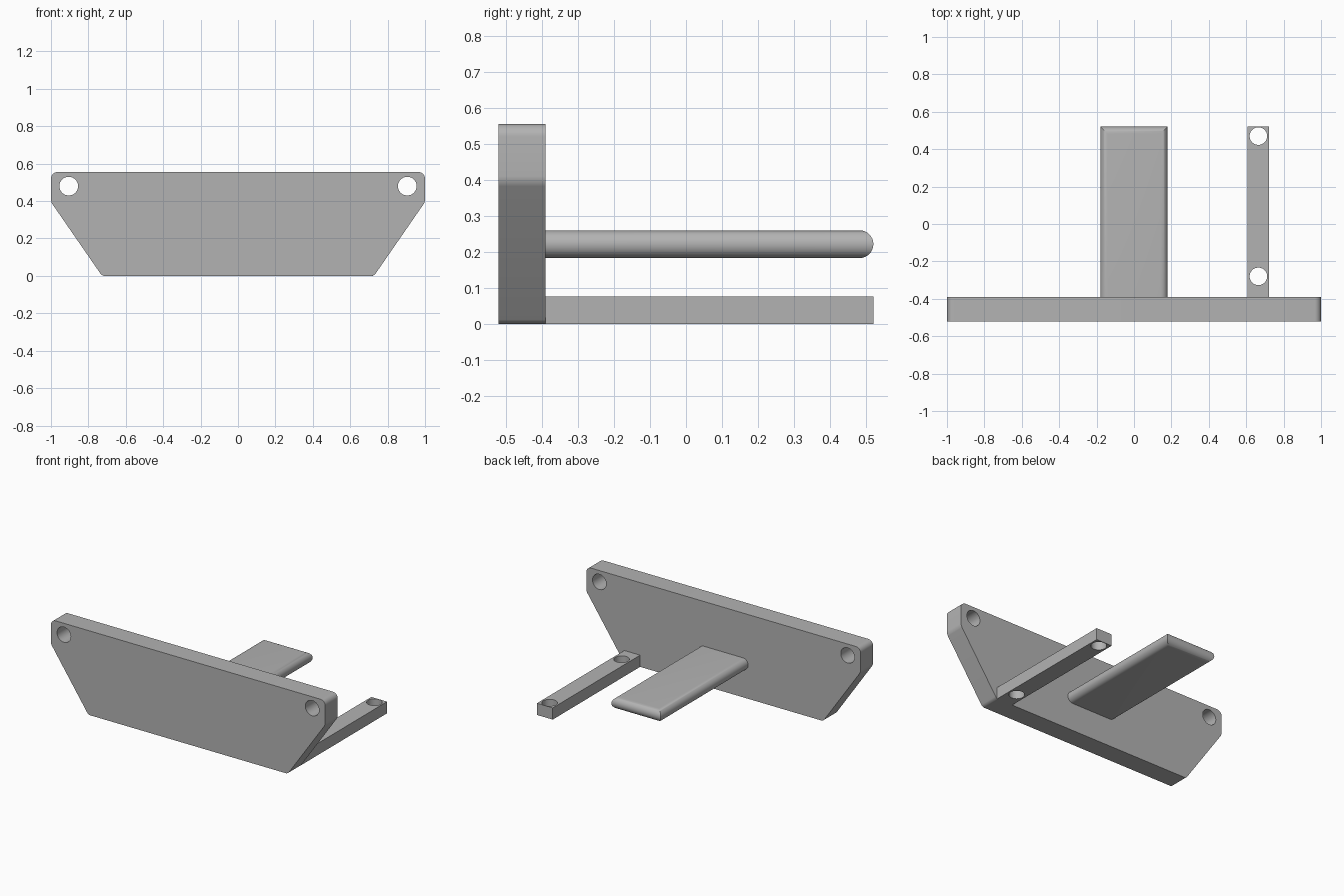
import bpy, bmesh, math
from mathutils import Matrix

if "Cube" in bpy.data.objects:
    bpy.data.objects.remove(bpy.data.objects["Cube"], do_unlink=True)

FRONT, BACK, END = -0.52, -0.39, 0.52

grey = bpy.data.materials.new("plain grey")
grey.use_nodes = True
grey.diffuse_color = (0.45, 0.45, 0.45, 1)
grey.node_tree.nodes["Principled BSDF"].inputs["Base Color"].default_value = grey.diffuse_color


def finish(name, bm):
    """Turn a bmesh into a linked, coloured object."""
    bmesh.ops.recalc_face_normals(bm, faces=bm.faces)
    mesh = bpy.data.meshes.new(name)
    bm.to_mesh(mesh)
    bm.free()
    obj = bpy.data.objects.new(name, mesh)
    bpy.context.collection.objects.link(obj)
    mesh.materials.append(grey)
    return obj


def smooth(obj):
    bpy.ops.object.select_all(action='DESELECT')
    obj.select_set(True)
    bpy.context.view_layer.objects.active = obj
    bpy.ops.object.shade_smooth_by_angle(angle=math.radians(30))


def drill(obj, centres, radius, axis):
    """Cut round through-holes along the given axis."""
    bm = bmesh.new()
    turn = Matrix.Rotation(math.pi / 2, 4, 'X') if axis == 'Y' else Matrix()
    for c in centres:
        bmesh.ops.create_cone(bm, cap_ends=True, segments=48, radius1=radius,
                              radius2=radius, depth=0.4,
                              matrix=Matrix.Translation(c) @ turn)
    cutter = finish(obj.name + "_cutter", bm)
    cutter.hide_render = True
    mod = obj.modifiers.new("holes", 'BOOLEAN')
    mod.operation, mod.solver, mod.object = 'DIFFERENCE', 'EXACT', cutter
    bpy.context.view_layer.objects.active = obj
    bpy.ops.object.modifier_apply(modifier=mod.name)
    bpy.data.objects.remove(cutter, do_unlink=True)


# Front plate: tapered outline with rounded corners
bm = bmesh.new()
half = [(0.727, 0), (1, 0.395), (1, 0.555)]
outline = half + [(-x, z) for x, z in reversed(half)]
face = bm.faces.new([bm.verts.new((x, FRONT, z)) for x, z in outline])
new = bmesh.ops.extrude_face_region(bm, geom=[face])["geom"]
bmesh.ops.translate(bm, vec=(0, BACK - FRONT, 0),
                    verts=[v for v in new if isinstance(v, bmesh.types.BMVert)])
for top, size in ((True, 0.035), (False, 0.015)):
    edges = [e for e in bm.edges
             if abs(e.verts[0].co.y - e.verts[1].co.y) > 0.1
             and (e.verts[0].co.z > 0.54) == top
             and (top or e.verts[0].co.z < 0.45)]
    bmesh.ops.bevel(bm, geom=edges, offset=size, segments=8, profile=0.5,
                    affect='EDGES')
plate = finish("front_plate", bm)
drill(plate, [(s * 0.905, -0.45, 0.48) for s in (-1, 1)], 0.05, 'Y')
smooth(plate)

# Side rail: square bar with two vertical holes
bm = bmesh.new()
bmesh.ops.create_cube(bm, size=1, matrix=Matrix.Translation((0.665, (BACK + END) / 2, 0.0385))
                      @ Matrix.Diagonal((0.115, END - BACK, 0.077, 1)))
rail = finish("side_rail", bm)
drill(rail, [(0.665, y, 0.04) for y in (-0.28, 0.47)], 0.047, 'Z')
smooth(rail)

# Centre tongue: stacked rectangles give half-round, mitred edges
bm = bmesh.new()
r, mid, steps = 0.0385, 0.2215, 16
rings = []
for i in range(steps + 1):
    a = math.pi * (i / steps - 0.5)
    w, y, z = 0.18 - r * (1 - math.cos(a)), END - r * (1 - math.cos(a)), mid + r * math.sin(a)
    rings.append([bm.verts.new(p) for p in
                  ((-w, BACK, z), (w, BACK, z), (w, y, z), (-w, y, z))])
for low, high in zip(rings, rings[1:]):
    for j in range(4):
        k = (j + 1) % 4
        bm.faces.new((low[j], low[k], high[k], high[j]))
bm.faces.new(rings[0])
bm.faces.new(rings[-1])
smooth(finish("centre_tongue", bm))
